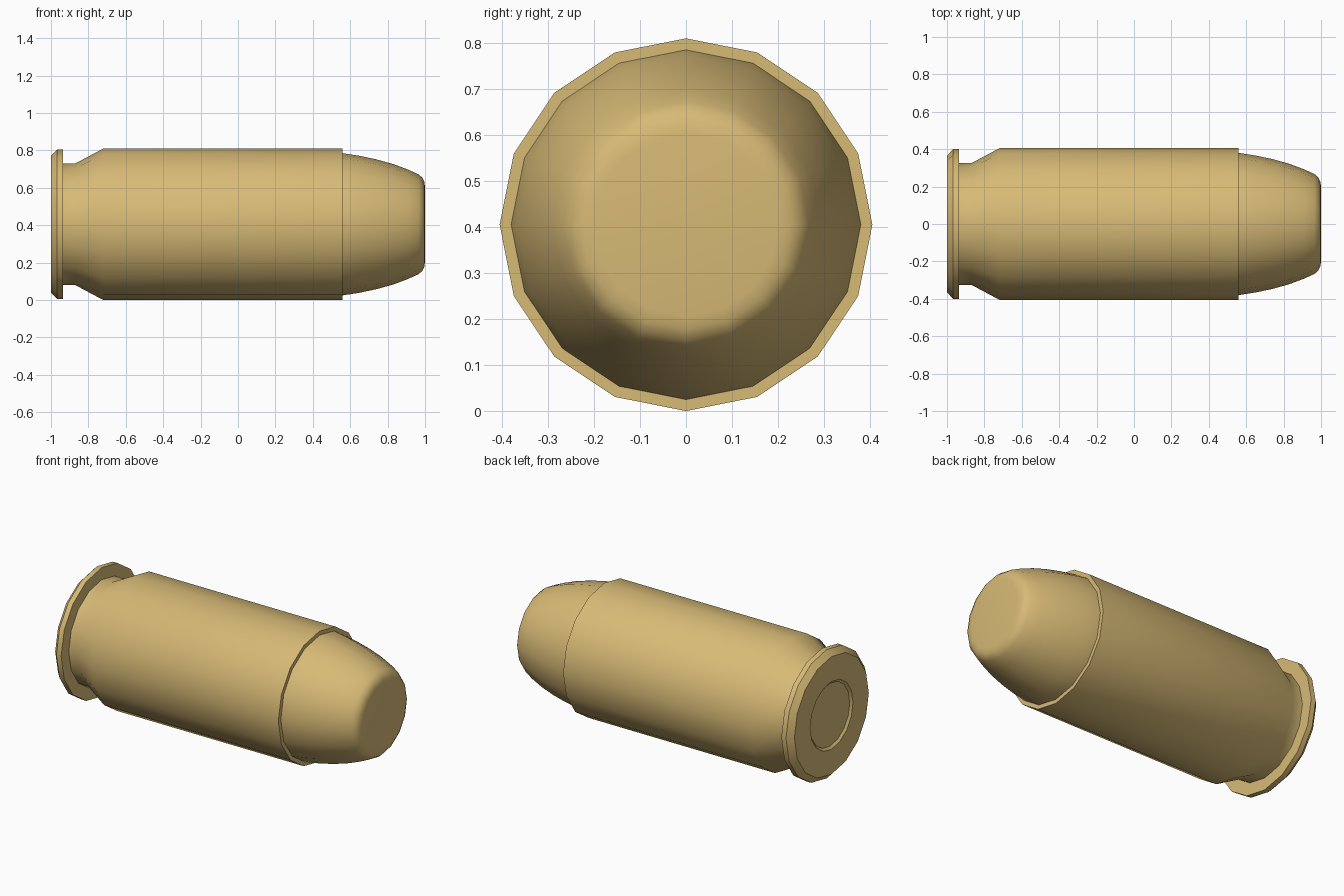
import bpy
import bmesh
from math import sin, cos, tau, radians

SIDES = 16
AXIS_Z = 0.405

cube = bpy.data.objects.get("Cube")
if cube:
    bpy.data.objects.remove(cube, do_unlink=True)

brass = bpy.data.materials.new("brass")
brass.use_nodes = True
colour = (0.68, 0.49, 0.18, 1)
brass.diffuse_color = colour
brass.node_tree.nodes["Principled BSDF"].inputs["Base Color"].default_value = colour


def lathe(name, profile):
    """Revolve (x, radius) points around the long axis; radius 0 closes an end."""
    bm = bmesh.new()
    rings = []
    for x, r in profile:
        count = SIDES if r > 0 else 1
        rings.append([bm.verts.new((x, r * sin(tau * i / SIDES), AXIS_Z + r * cos(tau * i / SIDES)))
                      for i in range(count)])
    for a, b in zip(rings, rings[1:]):
        for i in range(SIDES):
            j = (i + 1) % SIDES
            corners = [a[i % len(a)], a[j % len(a)], b[j % len(b)], b[i % len(b)]]
            bm.faces.new(list(dict.fromkeys(corners)))
    bmesh.ops.recalc_face_normals(bm, faces=bm.faces)
    mesh = bpy.data.meshes.new(name)
    bm.to_mesh(mesh)
    bm.free()
    mesh.materials.append(brass)
    obj = bpy.data.objects.new(name, mesh)
    bpy.context.collection.objects.link(obj)
    bpy.ops.object.select_all(action="DESELECT")
    obj.select_set(True)
    bpy.context.view_layer.objects.active = obj
    bpy.ops.object.shade_smooth_by_angle(angle=radians(30))
    return obj


# Casing: recessed cap, chamfered rim, extraction groove, straight body, mouth
lathe("casing", [
    (-0.988, 0), (-0.988, 0.195), (-1.0, 0.21), (-1.0, 0.365),
    (-0.967, 0.4), (-0.935, 0.4), (-0.935, 0.325), (-0.87, 0.325),
    (-0.72, 0.405), (0.56, 0.405), (0.56, 0.37), (0.5, 0.37), (0.5, 0),
])

# Rounded nose with a flat tip
lathe("nose", [
    (0.51, 0), (0.51, 0.38), (0.56, 0.38), (0.65, 0.366), (0.74, 0.347),
    (0.83, 0.322), (0.91, 0.292), (0.965, 0.267), (0.985, 0.25),
    (0.996, 0.228), (1.0, 0.2), (1.0, 0),
])
